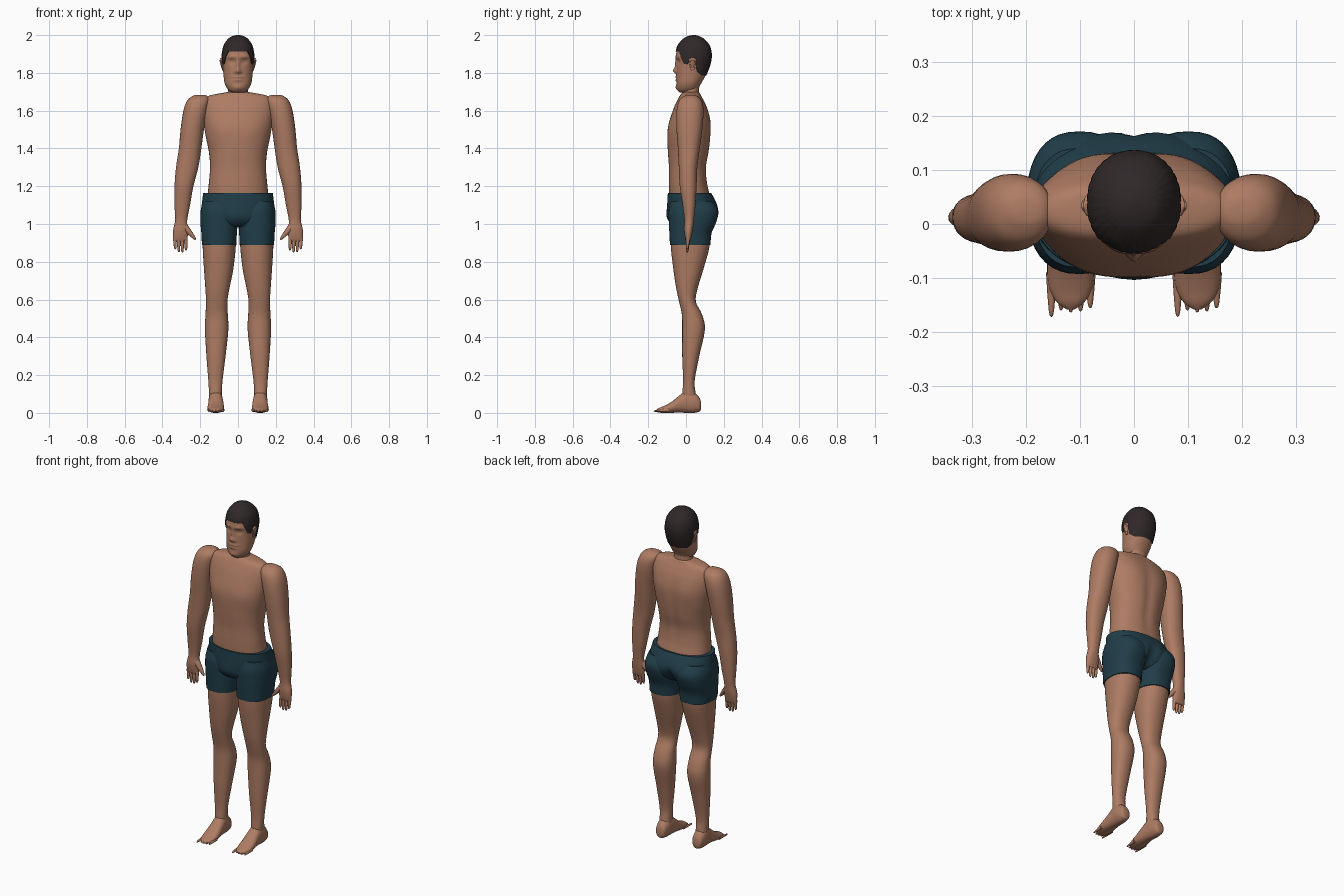
import bpy
import bmesh
import math
from mathutils import Vector

cube = bpy.data.objects.get("Cube")
if cube:
    bpy.data.objects.remove(cube, do_unlink=True)


def make_material(name, colour):
    mat = bpy.data.materials.new(name)
    mat.use_nodes = True
    mat.diffuse_color = (*colour, 1)
    shader = next(n for n in mat.node_tree.nodes if n.type == 'BSDF_PRINCIPLED')
    shader.inputs["Base Color"].default_value = (*colour, 1)
    shader.inputs["Roughness"].default_value = .8
    return mat


SKIN = make_material("warm skin", (.42, .2, .125))
SHORTS = make_material("dark teal cloth", (.015, .048, .068))
HAIR = make_material("dark brown hair", (.03, .021, .021))


def resample(rows, steps):
    """Catmull-Rom interpolation through the section rows."""
    out = []
    for i in range(len(rows) - 1):
        quad = (rows[max(i - 1, 0)], rows[i], rows[i + 1], rows[min(i + 2, len(rows) - 1)])
        for k in range(steps):
            t = k / steps
            out.append([b + t * (c - a + t * (2 * a - 5 * b + 4 * c - d + t * (3 * (b - c) + d - a))) / 2
                        for a, b, c, d in zip(*quad)])
    return out + [list(rows[-1])]


def section_point(row, angle, power):
    """Point on a rounded section; row is position, low and high of each width."""
    t, a0, a1, b0, b1 = row
    c, s = math.cos(angle), math.sin(angle)
    a = (a0 + a1) / 2 + (a1 - a0) / 2 * math.copysign(abs(c) ** (2 / power), c)
    b = (b0 + b1) / 2 + (b1 - b0) / 2 * math.copysign(abs(s) ** (2 / power), s)
    return Vector((a, b, t))


def skin_rings(name, rings, mat, caps=True):
    """Bridge rings of points into one smooth closed object."""
    bm = bmesh.new()
    loops = [[bm.verts.new(p) for p in ring] for ring in rings]
    n = len(loops[0])
    for lower, upper in zip(loops, loops[1:]):
        for i in range(n):
            j = (i + 1) % n
            bm.faces.new((lower[i], lower[j], upper[j], upper[i]))
    if caps:
        bm.faces.new(loops[0])
        bm.faces.new(loops[-1])
    bmesh.ops.recalc_face_normals(bm, faces=bm.faces)
    mesh = bpy.data.meshes.new(name)
    bm.to_mesh(mesh)
    bm.free()
    mesh.materials.append(mat)
    obj = bpy.data.objects.new(name, mesh)
    bpy.context.collection.objects.link(obj)
    bpy.ops.object.select_all(action='DESELECT')
    obj.select_set(True)
    bpy.context.view_layer.objects.active = obj
    bpy.ops.object.shade_smooth_by_angle(angle=math.radians(50))
    return obj


def loft(name, rows, mat, place=lambda p: p, sides=32, steps=4, power=2.2):
    rings = [[place(section_point(row, math.tau * i / sides, power)) for i in range(sides)]
             for row in resample(rows, steps)]
    return skin_rings(name, rings, mat)


def sculpt(obj, bumps, front=True):
    """Push the front or back with soft bumps: x, z, depth, spread x, spread z."""
    sign = -1 if front else 1
    for v in obj.data.vertices:
        facing = max(0, min(1, v.normal.y * sign * 2))
        for x, z, depth, sx, sz in bumps:
            falloff = ((v.co.x - x) / sx) ** 2 + ((v.co.z - z) / sz) ** 2
            v.co.y += sign * facing * depth * math.exp(-falloff)


def digit(name, start, end, r0, r1):
    """Tapered rounded finger or toe."""
    a, b = Vector(start), Vector(end)
    turn = (b - a).to_track_quat('Z', 'Y')
    length = (b - a).length
    rings = []
    for t, r in ((0, r0), (.5, (r0 + r1) / 2), (.85, r1), (.97, r1 * .6), (1, r1 * .1)):
        rings.append([a + turn @ Vector((r * math.cos(math.tau * i / 10),
                                         r * math.sin(math.tau * i / 10), t * length))
                      for i in range(10)])
    skin_rings(name, rings, SKIN)


def both(pairs):
    return [(s * x, *rest) for x, *rest in pairs for s in (1, -1)]


# Torso, with chest and spine relief
def wide(rows):
    return [(z, -w, w, y0, y1) for z, w, y0, y1 in rows]


torso = loft("torso", wide([
    (1.1, .165, -.08, .13), (1.16, .16, -.09, .125), (1.22, .154, -.092, .113), (1.3, .148, -.092, .108),
    (1.38, .154, -.097, .122), (1.46, .17, -.098, .13), (1.54, .183, -.088, .13),
    (1.61, .188, -.066, .114), (1.655, .18, -.046, .094), (1.68, .15, -.032, .08),
    (1.695, .075, -.02, .072), (1.7, .04, -.01, .06)]), SKIN, sides=64, steps=5)
sculpt(torso, both([(.08, 1.5, .006, .065, .05)]) + [(0, 1.3, -.003, .02, .12)])
sculpt(torso, [(0, 1.4, -.008, .025, .2)] + both([(.09, 1.54, .005, .05, .08)]), front=False)

# Neck
loft("neck", wide([(1.64, .07, -.025, .08), (1.69, .055, -.02, .07),
                   (1.73, .052, -.018, .07), (1.79, .055, -.015, .08)]), SKIN)

# Head
HEAD = resample(wide([
    (1.695, .03, -.03, .04), (1.71, .052, -.044, .062), (1.74, .069, -.05, .078),
    (1.78, .076, -.05, .1), (1.84, .081, -.049, .124), (1.89, .083, -.053, .133),
    (1.94, .074, -.043, .124), (1.975, .052, -.015, .095), (1.99, .03, .01, .07),
    (1.996, .006, .035, .047)]), 8)
ANGLES = [math.tau * i / 96 for i in range(96)]
head = skin_rings("head", [[section_point(r, a, 2.15) for a in ANGLES] for r in HEAD], SKIN)
sculpt(head, both([(.032, 1.86, -.011, .018, .013), (.032, 1.86, .004, .011, .007),
                   (.034, 1.885, .005, .025, .009), (.013, 1.806, .008, .008, .008)]) +
       [(0, 1.84, .01, .009, .03), (0, 1.811, .017, .011, .013), (0, 1.777, .008, .025, .006),
        (0, 1.762, .007, .02, .006), (0, 1.769, -.004, .025, .003), (0, 1.722, .007, .025, .014)])

# Hair cap with combed ridges, following a shaped hairline
HAIRLINE = [(-.1, 1.912), (-.035, 1.912), (-.012, 1.85), (.008, 1.845), (.022, 1.875),
            (.045, 1.875), (.065, 1.81), (.1, 1.79), (.2, 1.79)]


def hairline(y):
    for (y0, z0), (y1, z1) in zip(HAIRLINE, HAIRLINE[1:]):
        if y <= y1:
            return z0 + (z1 - z0) * (y - y0) / (y1 - y0)


def head_point(angle, z, grow):
    for lo, hi in zip(HEAD, HEAD[1:]):
        if z <= hi[0]:
            break
    t = min(1, (z - lo[0]) / (hi[0] - lo[0]))
    p = section_point([a + (b - a) * t for a, b in zip(lo, hi)], angle, 2.15)
    centre = Vector((0, .04, 1.86))
    return p + (p - centre).normalized() * grow


hair_rings = []
for k in range(-1, 25):
    ring = []
    for i, a in enumerate(ANGLES):
        low = hairline(head_point(a, 1.87, 0).y)
        f = max(k, 0) / 24
        z = low + (1.996 - low) * math.sin(f * math.pi / 2)
        ridge = .0016 * (i % 3 == 0) * (1 - f)
        ring.append(head_point(a, z, -.006 if k < 0 else .0045 - ridge))
    hair_rings.append(ring)
skin_rings("hair", hair_rings, HAIR)

# Shorts: seat section
seat = loft("shorts_seat", wide([
    (.985, .12, -.05, .1), (1.0, .165, -.075, .13), (1.03, .193, -.092, .158), (1.07, .196, -.098, .172),
    (1.11, .191, -.099, .163), (1.165, .184, -.096, .133)]), SHORTS, sides=64)
sculpt(seat, [(0, 1.03, -.03, .02, .05)], front=False)
sculpt(seat, [(0, 1.04, .008, .05, .04)])

for side, s in (("left", 1), ("right", -1)):
    def flip(p, s=s):
        return Vector((s * p.x, p.y, p.z))

    def along_y(p, s=s):
        return Vector((s * p.x, p.z, p.y))

    # Ear: flattened shell with a raised rim
    for part, size, out in (("ear", 1, 0), ("ear_inner", .6, .004)):
        loft(side + "_" + part, [
            (1.85 + size * dz, .078 + out, .09 + out + dz * .15, .033 - size * w, .036 + size * w)
            for dz, w in ((-.037, .003), (-.03, .009), (0, .015), (.022, .018), (.03, .004))],
            SKIN, flip, sides=16)

    # Leg
    loft(side + "_leg", [
        (.04, .085, .15, -.02, .06), (.1, .085, .153, -.02, .052), (.17, .082, .157, -.015, .046),
        (.3, .066, .167, -.02, .07), (.44, .051, .175, -.02, .1), (.52, .054, .172, -.022, .085),
        (.59, .056, .169, -.037, .052), (.66, .045, .173, -.052, .062), (.76, .025, .18, -.067, .092),
        (.88, .012, .187, -.08, .124), (1.0, .01, .187, -.08, .13)], SKIN, flip, sides=40)

    # Shorts: leg section
    loft(side + "_shorts_leg", [
        (.888, .009, .191, -.085, .13), (.95, .006, .194, -.088, .135), (1.01, .002, .199, -.091, .16),
        (1.07, .004, .198, -.092, .171), (1.12, .02, .185, -.08, .14)], SHORTS, flip, sides=40, power=2.4)

    # Foot, lofted from heel to toes
    loft(side + "_foot", [
        (.08, .108, .132, .025, .045), (.072, .092, .148, .007, .08), (.04, .083, .156, 0, .11),
        (0, .08, .156, 0, .118), (-.035, .077, .157, .002, .092), (-.08, .074, .161, 0, .056),
        (-.12, .078, .157, 0, .035), (-.145, .092, .143, .002, .025), (-.158, .11, .125, .006, .016)],
        SKIN, along_y)
    for i, reach in enumerate((.172, .16, .164, .162, .156)):
        x = s * .117 - .036 + i * .018
        digit(side + "_toe", (x, -.09, .016), (x, -reach, .009), .01, .005)

    # Arm with rounded shoulder
    loft(side + "_arm", [
        (1.684, .195, .215, .018, .032), (1.679, .165, .238, -.005, .055), (1.655, .15, .268, -.036, .082),
        (1.6, .16, .289, -.05, .093), (1.5, .18, .304, -.05, .086), (1.4, .194, .313, -.043, .073),
        (1.3, .21, .328, -.038, .06), (1.2, .236, .336, -.033, .056), (1.1, .254, .336, -.018, .05),
        (1.02, .269, .333, -.008, .042), (.97, .265, .343, -.01, .036), (.925, .267, .343, -.004, .027),
        (.905, .272, .338, .004, .02)], SKIN, flip)

    # Fingers and thumb
    for i, tip in enumerate((.86, .849, .851, .866)):
        digit(side + "_finger", (s * (.277 + i * .019), .011, .925),
              (s * (.275 + i * .019), .006, tip), .0105, .007)
    digit(side + "_thumb", (s * .282, .012, .985), (s * .224, .0, .917), .019, .008)
